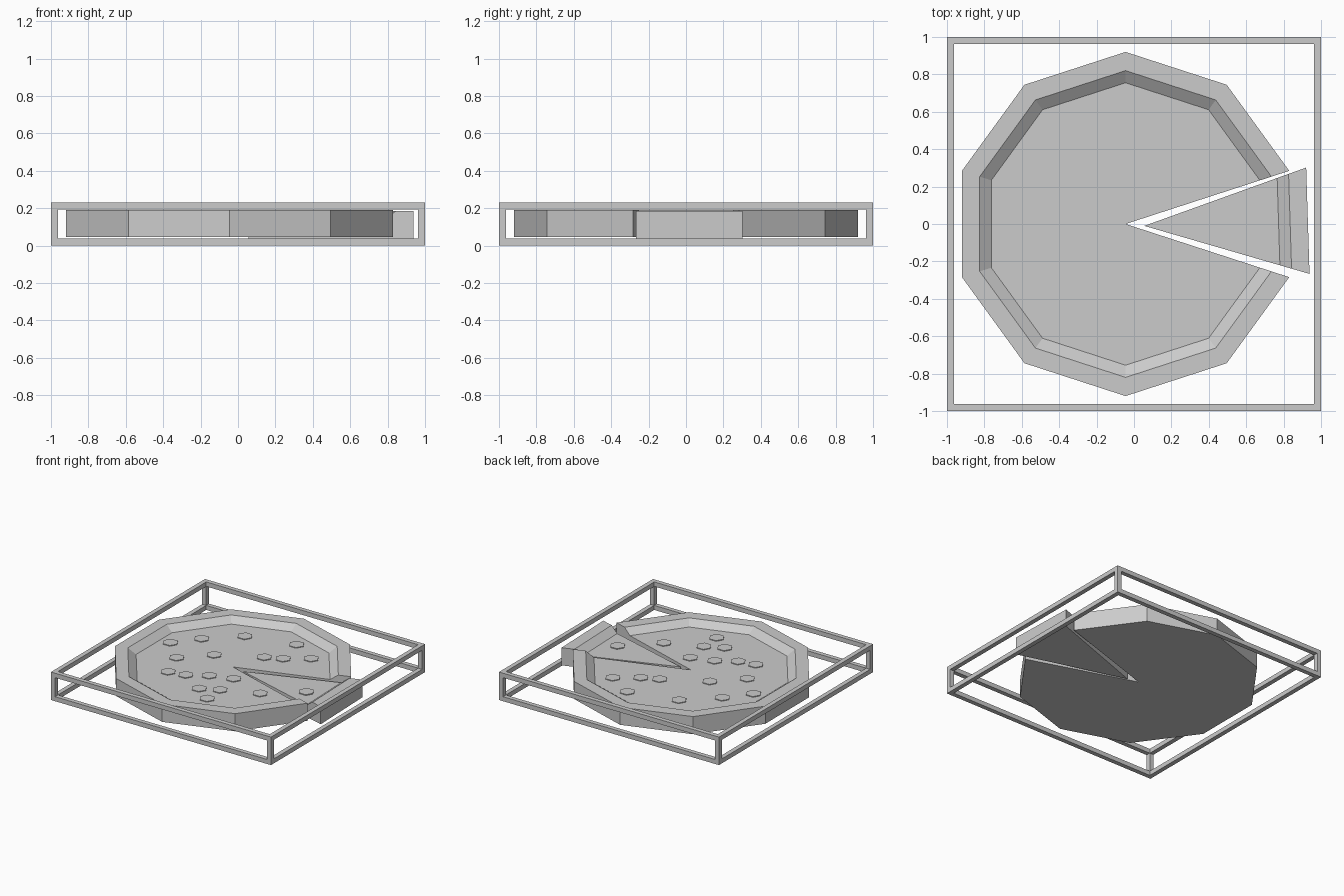
import bpy, bmesh
from math import radians, cos, sin
from mathutils import Matrix, Vector

if "Cube" in bpy.data.objects:
    bpy.data.objects.remove(bpy.data.objects["Cube"])

Z_BOTTOM, Z_CHEESE, Z_RIM = 0.045, 0.145, 0.19
# (radius, height) from underside centre, over the crust, to the cheese centre
PROFILE = [(0.92, Z_BOTTOM), (0.92, Z_RIM), (0.82, Z_RIM), (0.755, Z_CHEESE)]


def finish(name, bm):
    bmesh.ops.recalc_face_normals(bm, faces=bm.faces)
    mesh = bpy.data.meshes.new(name)
    bm.to_mesh(mesh)
    bm.free()
    ob = bpy.data.objects.new(name, mesh)
    bpy.context.collection.objects.link(ob)
    return ob


def pizza_part(name, angles, matrix):
    """Open sweep of the crust profile through the angles, closed at both cuts."""
    bm = bmesh.new()
    low = bm.verts.new((0, 0, Z_BOTTOM))
    high = bm.verts.new((0, 0, Z_CHEESE))
    rows = []
    for a in angles:
        c, s = cos(radians(a)), sin(radians(a))
        ring = [bm.verts.new((r * c, r * s, z)) for r, z in PROFILE]
        rows.append([low] + ring + [high])
    for a, b in zip(rows, rows[1:]):
        bm.faces.new((low, a[1], b[1]))
        for i in range(1, 4):
            bm.faces.new((a[i], a[i + 1], b[i + 1], b[i]))
        bm.faces.new((a[4], high, b[4]))
    bm.faces.new(rows[0])
    bm.faces.new(rows[-1])
    bm.transform(matrix)
    return finish(name, bm)


def topping(name, x, y, z):
    """Thin six-sided disc lying on the cheese."""
    bm = bmesh.new()
    bmesh.ops.create_cone(bm, cap_ends=True, segments=6, radius1=0.06, radius2=0.06,
                          depth=0.012,
                          matrix=Matrix.Translation((x, y, z)) @ Matrix.Rotation(radians(30), 4, 'Z'))
    return finish(name, bm)


def bar(name, lo, hi):
    lo, hi = Vector(lo), Vector(hi)
    bm = bmesh.new()
    bmesh.ops.create_cube(bm, size=1, matrix=Matrix.Translation((lo + hi) / 2)
                          @ Matrix.Diagonal((*(hi - lo), 1)))
    return finish(name, bm)


# pizza with one sector missing, and the slice pulled out of it
pizza_part("pizza", [18 + 36 * i for i in range(10)], Matrix.Translation((-0.045, 0, 0)))
pizza_part("slice", [-18, 18],
           Matrix.Translation((0.055, -0.01, -0.006)) @ Matrix.Rotation(radians(1.8), 4, 'Z'))

# toppings
SPOTS = [(-0.52, 0.27), (-0.28, 0.49), (0.12, 0.59), (-0.67, 0.08), (-0.28, 0.09),
         (-0.48, -0.11), (0.05, 0.27), (0.18, 0.33), (0.35, 0.45), (-0.39, -0.35),
         (-0.25, -0.32), (-0.10, -0.23), (0.08, -0.17), (-0.03, -0.46), (0.11, -0.39),
         (0.39, -0.27), (0.12, -0.57)]
for i, (x, y) in enumerate(SPOTS):
    topping(f"topping_{i + 1}", x, y, Z_CHEESE)
topping("slice_topping", 0.65, -0.04, Z_CHEESE - 0.005)

# open box frame: two square rings joined by corner posts
T, H = 0.037, 0.23
for level, z in (("lower", 0), ("upper", H - T)):
    for side, a in (("front", -1), ("back", 1 - T)):
        bar(f"{level}_{side}_bar", (-1, a, z), (1, a + T, z + T))
    for side, a in (("left", -1), ("right", 1 - T)):
        bar(f"{level}_{side}_bar", (a, -1 + T, z), (a + T, 1 - T, z + T))
for nx, x in (("left", -1), ("right", 1 - T)):
    for ny, y in (("front", -1), ("back", 1 - T)):
        bar(f"{ny}_{nx}_post", (x, y, T), (x + T, y + T, H - T))
